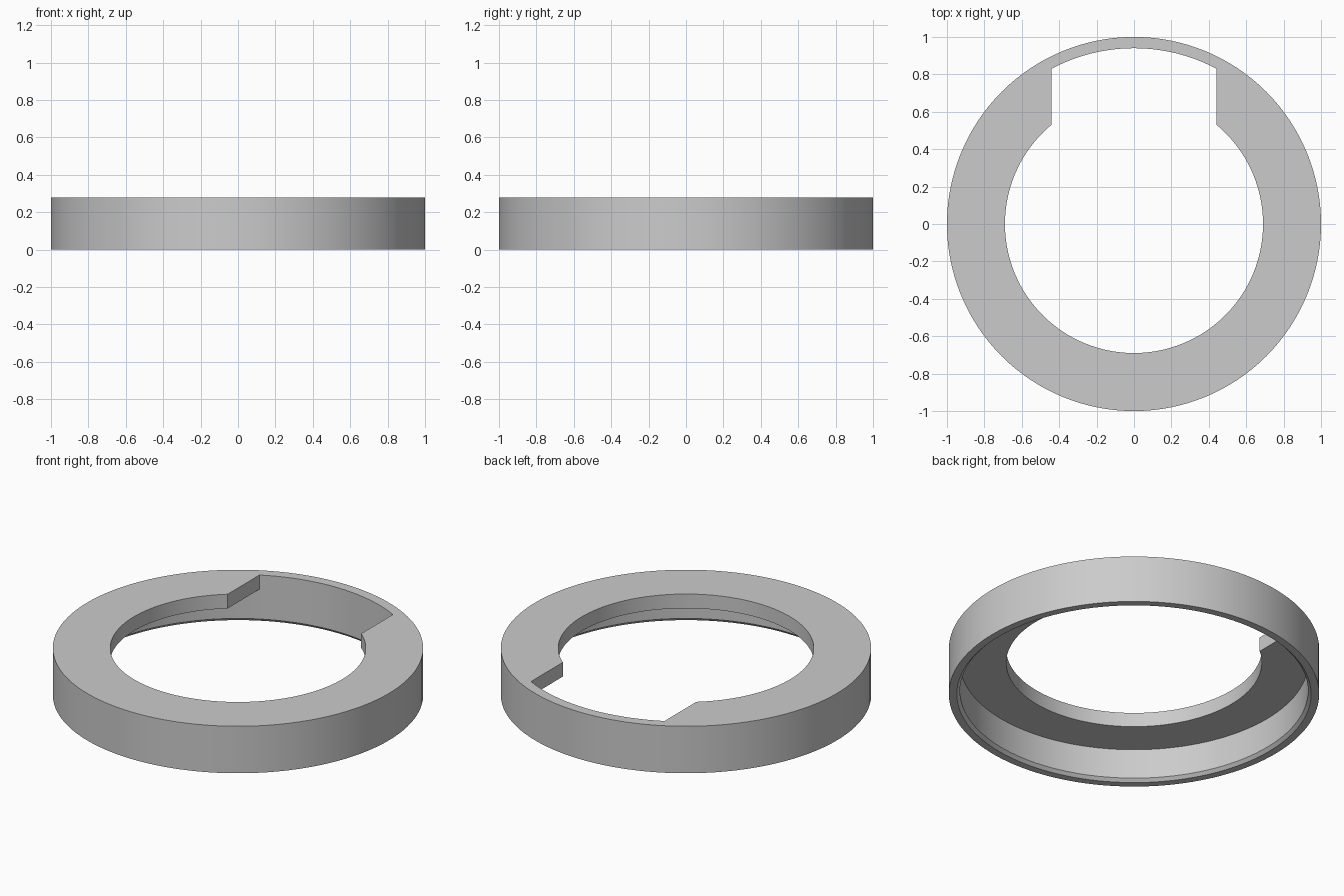
import bpy, bmesh, math

if "Cube" in bpy.data.objects:
    bpy.data.objects.remove(bpy.data.objects["Cube"], do_unlink=True)

OUTER, CAVITY, HOLE, MOUTH = 1.0, 0.94, 0.69, 0.957
HEIGHT, CEILING, BEVEL = 0.28, 0.195, 0.018
NOTCH = 0.44      # half width of the notch at the back
SEGMENTS = 128

# Plain grey material
grey = bpy.data.materials.new("plain_grey")
grey.use_nodes = True
colour = (0.6, 0.6, 0.6, 1)
grey.diffuse_color = colour
grey.node_tree.nodes["Principled BSDF"].inputs["Base Color"].default_value = colour


def opening_radius(angle):
    """Radius of the top opening: round hole, widened by the straight-sided notch."""
    c = abs(math.cos(angle))
    if math.sin(angle) > 0 and c < NOTCH / HOLE:
        return min(CAVITY, NOTCH / max(c, 1e-6))
    return HOLE


# Even angles plus the exact notch corners
angles = [math.tau * i / SEGMENTS for i in range(SEGMENTS)]
for r in (HOLE, CAVITY):
    a = math.acos(NOTCH / r)
    angles += [a, math.pi - a]
angles.sort()

# Collar: one cross-section swept round, with the opening changing by angle
bm = bmesh.new()
rings = []
for a in angles:
    r = opening_radius(a)
    section = [(OUTER, 0), (OUTER, HEIGHT), (r, HEIGHT), (r, CEILING),
               (CAVITY, CEILING), (CAVITY, BEVEL), (MOUTH, 0)]
    rings.append([bm.verts.new((p * math.cos(a), p * math.sin(a), z)) for p, z in section])

for i, ring in enumerate(rings):
    after = rings[(i + 1) % len(rings)]
    for j in range(len(ring)):
        k = (j + 1) % len(ring)
        bm.faces.new((ring[j], after[j], after[k], ring[k]))

bmesh.ops.remove_doubles(bm, verts=bm.verts[:], dist=1e-5)
bmesh.ops.recalc_face_normals(bm, faces=bm.faces[:])
mesh = bpy.data.meshes.new("notched_ring")
bm.to_mesh(mesh)
bm.free()
mesh.materials.append(grey)

ring_object = bpy.data.objects.new("notched_ring", mesh)
bpy.context.collection.objects.link(ring_object)
bpy.context.view_layer.objects.active = ring_object
ring_object.select_set(True)
bpy.ops.object.shade_smooth_by_angle(angle=math.radians(30))
